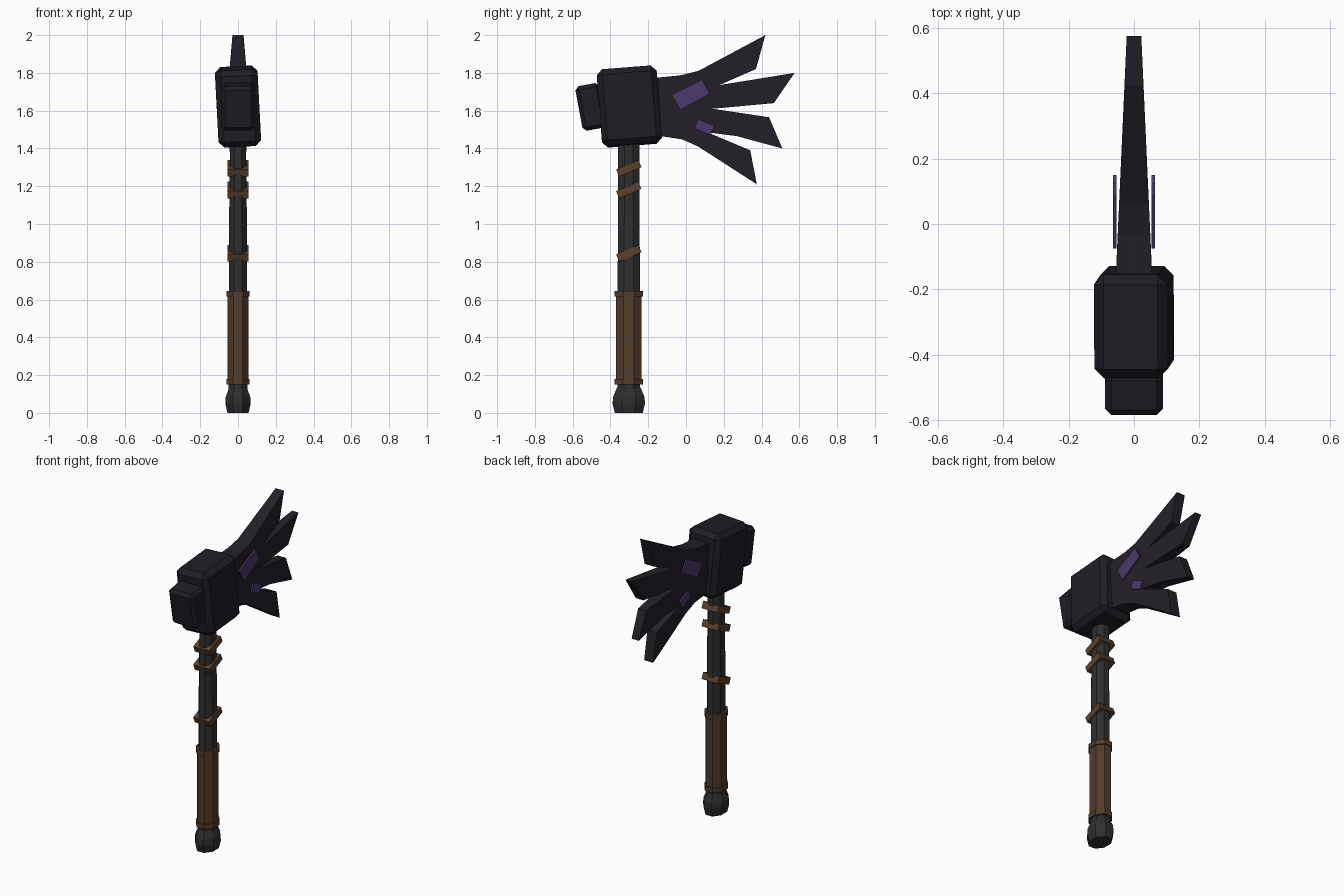
import bpy, bmesh
from math import pi, sin, cos, radians

if "Cube" in bpy.data.objects:
    bpy.data.objects.remove(bpy.data.objects["Cube"])


def material(name, rgb):
    m = bpy.data.materials.new(name)
    m.diffuse_color = (*rgb, 1)
    m.use_nodes = True
    m.node_tree.nodes["Principled BSDF"].inputs["Base Color"].default_value = m.diffuse_color
    return m


IRON = material("dark_iron", (0.028, 0.028, 0.029))
OBSIDIAN = material("obsidian", (0.014, 0.012, 0.018))
BLADE = material("blade_stone", (0.017, 0.014, 0.021))
LEATHER = material("leather", (0.085, 0.045, 0.025))
STRAP = material("strap", (0.105, 0.053, 0.027))
GEM = material("violet_gem", (0.07, 0.042, 0.15))
HANDLE_Y = -0.303


def finish(name, bm, mat):
    bmesh.ops.recalc_face_normals(bm, faces=bm.faces)
    me = bpy.data.meshes.new(name)
    bm.to_mesh(me)
    bm.free()
    me.materials.append(mat)
    ob = bpy.data.objects.new(name, me)
    bpy.context.collection.objects.link(ob)
    return ob


def octagon_stack(name, rings, mat):
    """Eight-sided column; rings are (z, half width x, half width y)."""
    bm = bmesh.new()
    k = 1 / cos(pi / 8)
    loops = [[bm.verts.new((hx * k * cos(pi / 8 + i * pi / 4),
                            HANDLE_Y + hy * k * sin(pi / 8 + i * pi / 4), z))
              for i in range(8)] for z, hx, hy in rings]
    for a, b in zip(loops, loops[1:]):
        for i in range(8):
            j = (i + 1) % 8
            bm.faces.new((a[i], a[j], b[j], b[i]))
    bm.faces.new(loops[0])
    bm.faces.new(loops[-1])
    return finish(name, bm, mat)


def block(name, size, loc, rot, mat, bevel=0):
    bm = bmesh.new()
    bmesh.ops.create_cube(bm, size=1)
    bmesh.ops.scale(bm, vec=size, verts=bm.verts)
    if bevel:
        bmesh.ops.bevel(bm, geom=bm.edges[:], offset=bevel, segments=1,
                        affect='EDGES')
    ob = finish(name, bm, mat)
    ob.location = loc
    ob.rotation_euler = [radians(a) for a in rot]
    return ob


def slab(name, outline, near, far, mat):
    """Side-view outline (y, z) spanning x = near(y) to x = far(y)."""
    bm = bmesh.new()
    a = [bm.verts.new((near(y), y, z)) for y, z in outline]
    b = [bm.verts.new((far(y), y, z)) for y, z in outline]
    bm.faces.new(a)
    bm.faces.new(b[::-1])
    for i in range(len(a)):
        j = (i + 1) % len(a)
        bm.faces.new((a[i], a[j], b[j], b[i]))
    return finish(name, bm, mat)


# Handle: pommel, shaft, leather grip with end collars
octagon_stack("pommel", [(0, .056, .074), (.05, .067, .086), (.085, .065, .083), (.135, .046, .062)], IRON)
octagon_stack("shaft", [(.1, .050, .060), (.94, .048, .058), (1.48, .042, .056)], IRON)
octagon_stack("grip", [(.16, .056, .068), (.63, .056, .068)], LEATHER)
for label, z in (("lower", .15), ("upper", .615)):
    octagon_stack(label + "_collar", [(z, .062, .075), (z + .03, .062, .075)], LEATHER)

# Slanted straps around the shaft
for i, z in enumerate((.845, 1.18, 1.295)):
    block(f"strap_{i + 1}", (.112, .128, .042), (0, HANDLE_Y, z), (23, 0, 0), STRAP)

# Hammer head and striking plate
block("hammer_head", (.226, .318, .408), (0, -.3, 1.622), (4.5, -3, 0), OBSIDIAN, .03)
block("striking_plate", (.178, .13, .24), (0, -.503, 1.62), (10.5, 0, 0), OBSIDIAN, .02)

# Feathered blade, thinning towards the tips
half = lambda y: .0485 - .0455 * y
slab("feather_blade", [
    (-.22, 1.77), (-.15, 1.775), (-.03, 1.787), (.065, 1.81),
    (.42, 2.0), (.37, 1.82), (.175, 1.735),
    (.575, 1.80), (.465, 1.64), (.14, 1.61),
    (.44, 1.565), (.51, 1.40), (.27, 1.465), (.115, 1.485),
    (.34, 1.39), (.375, 1.21), (.065, 1.41),
    (-.02, 1.448), (-.13, 1.465), (-.22, 1.475)],
    lambda y: -half(y), half, BLADE)

# Violet gem plates on both faces of the blade
gems = {"large": [(-.075, 1.685), (.085, 1.765), (.125, 1.69), (-.03, 1.603)],
        "small": [(.065, 1.555), (.15, 1.52), (.13, 1.47), (.045, 1.508)]}
for size, outline in gems.items():
    for side, s in (("left", -1), ("right", 1)):
        slab(f"{size}_gem_{side}", outline, lambda y: s * .054, lambda y: s * .064, GEM)
